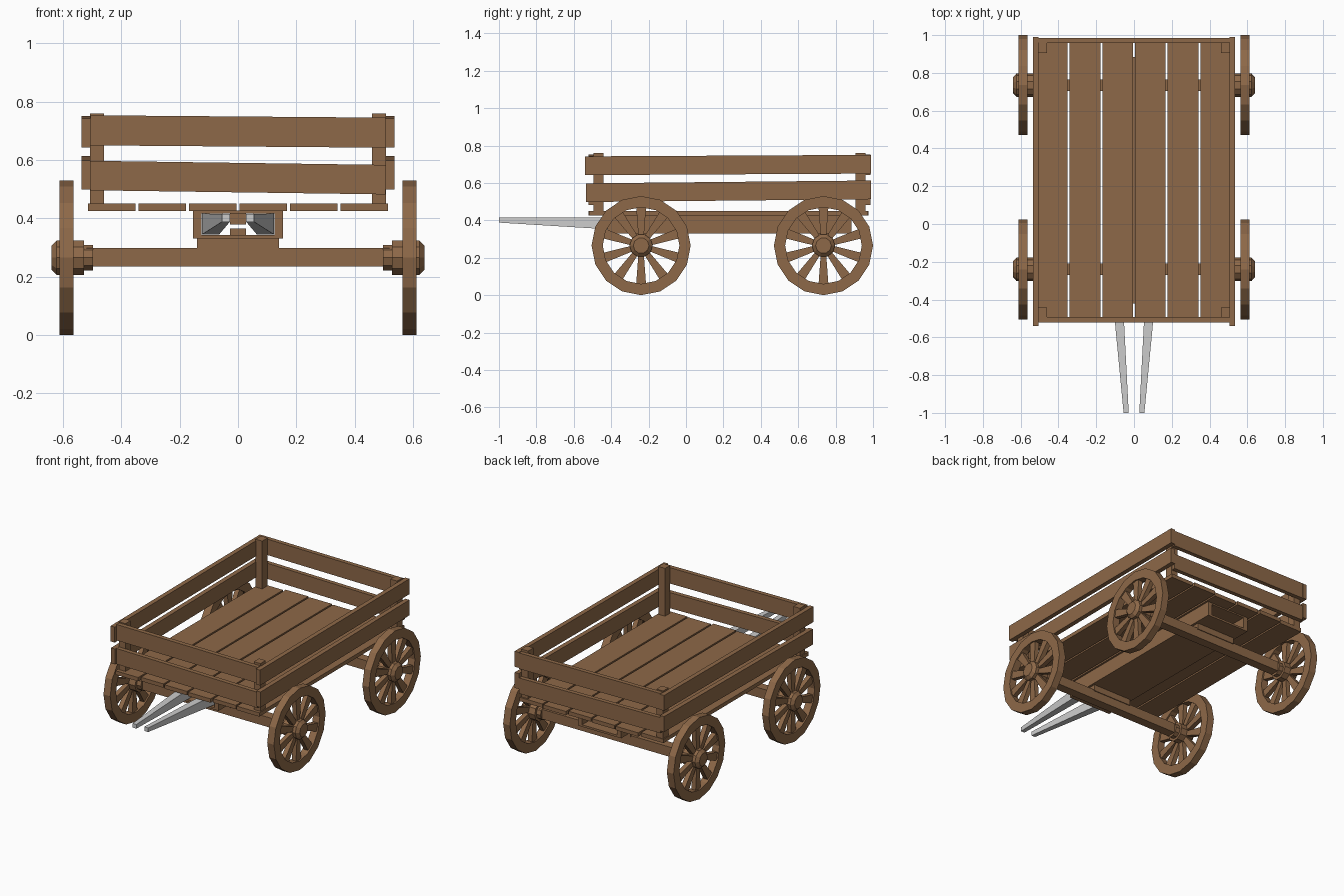
import bpy, bmesh, math
from mathutils import Matrix, Vector

if "Cube" in bpy.data.objects:
    bpy.data.objects.remove(bpy.data.objects["Cube"])

wood = bpy.data.materials.new("wood")
wood.diffuse_color = (0.27, 0.14, 0.065, 1)
wood.use_nodes = True
wood.node_tree.nodes["Principled BSDF"].inputs["Base Color"].default_value = wood.diffuse_color


def finish(name, bm, mat=wood):
    bmesh.ops.recalc_face_normals(bm, faces=bm.faces)
    me = bpy.data.meshes.new(name)
    bm.to_mesh(me)
    bm.free()
    ob = bpy.data.objects.new(name, me)
    bpy.context.collection.objects.link(ob)
    if mat:
        me.materials.append(mat)
    return ob


def skin(bm, rings, closed=False):
    """Join equal-length rings of points; cap the ends, or close into a tube."""
    vs = [[bm.verts.new(p) for p in r] for r in rings]
    n = len(vs[0])
    for k in range(len(vs) if closed else len(vs) - 1):
        a, b = vs[k], vs[(k + 1) % len(vs)]
        for i in range(n):
            j = (i + 1) % n
            bm.faces.new((a[i], a[j], b[j], b[i]))
    if not closed:
        bm.faces.new(vs[0])
        bm.faces.new(vs[-1])


def box(name, x, y, z, tilt_x=0, tilt_y=0):
    """Box from ranges; the tilts lift z at the far x or y end."""
    bm = bmesh.new()
    rings = []
    for i in (0, 1):
        rings.append([(x[a], y[i], z[c] + tilt_x * a + tilt_y * i)
                      for a, c in ((0, 0), (1, 0), (1, 1), (0, 1))])
    skin(bm, rings)
    return finish(name, bm)


def circle(x, r, n, turn=0):
    return [(x, r * math.cos(2 * math.pi * i / n + turn),
             r * math.sin(2 * math.pi * i / n + turn)) for i in range(n)]


def wheel(name, side, y):
    bm = bmesh.new()
    # rim
    h = 0.024
    skin(bm, [circle(-h, 0.265, 16), circle(h, 0.265, 16),
              circle(h, 0.205, 16), circle(-h, 0.205, 16)], closed=True)
    # spokes, wider at the rim
    for k in range(10):
        rot = Matrix.Rotation(2 * math.pi * k / 10 + math.pi / 10, 3, 'X')
        rings = []
        for r, w in ((0.04, 0.014), (0.215, 0.027)):
            rings.append([rot @ Vector((sx * 0.015, r, sw * w))
                          for sx, sw in ((-1, -1), (1, -1), (1, 1), (-1, 1))])
        skin(bm, rings)
    # hub with collar, chamfered outer end
    prof = ((-0.09, 0.046), (-0.06, 0.046), (-0.06, 0.062), (0.035, 0.062),
            (0.053, 0.042))
    skin(bm, [circle(px, r, 10) for px, r in prof])
    bmesh.ops.transform(bm, verts=bm.verts, matrix=Matrix.Translation(
        (side * 0.587, y, 0.265)) @ Matrix.Diagonal((side, 1, 1, 1)))
    finish(name, bm)


# wheels, axles and bolsters
for end, y in (("front", -0.24), ("rear", 0.735)):
    for label, s in (("left", -1), ("right", 1)):
        wheel(f"{end}_{label}_wheel", s, y)
    box(f"{end}_axle", (-0.52, 0.52), (y - 0.03, y + 0.03), (0.235, 0.298))
    box(f"{end}_bolster", (-0.14, 0.14), (y - 0.035, y + 0.035), (0.29, 0.335))

# hollow central beam under the deck
by = (-0.42, 0.885)
box("beam_left_wall", (-0.155, -0.125), by, (0.33, 0.426))
box("beam_right_wall", (0.125, 0.155), by, (0.33, 0.426))
box("beam_top", (-0.125, 0.125), by, (0.416, 0.426))
box("beam_bottom", (-0.125, 0.125), by, (0.33, 0.343))
box("beam_upper_block", (-0.027, 0.027), (-0.27, -0.21), (0.378, 0.418))
box("beam_lower_block", (-0.027, 0.027), (-0.27, -0.21), (0.34, 0.365))

# deck planks
for k in range(6):
    cx = -0.4325 + k * 0.173
    d = 0.006 * ((k * 2) % 3 - 1)
    box(f"deck_plank_{k + 1}", (cx - 0.081, cx + 0.081),
        (-0.515 + d, 0.97 + d), (0.425, 0.45))

# corner posts
for end, y in (("front", (-0.495, -0.442)), ("rear", (0.905, 0.96))):
    for label, x in (("left", (-0.508, -0.46)), ("right", (0.46, 0.508))):
        box(f"{end}_{label}_post", x, y, (0.445, 0.76))

# side, front and rear rails, slightly crooked
for label, x in (("left", (-0.536, -0.506)), ("right", (0.506, 0.536))):
    box(f"{label}_upper_rail", x, (-0.54, 0.99), (0.642, 0.742), tilt_y=0.008)
    box(f"{label}_lower_rail", x, (-0.535, 0.99), (0.498, 0.598), tilt_y=0.015)
for end, y in (("front", (-0.522, -0.493)), ("rear", (0.958, 0.986))):
    box(f"{end}_upper_rail", (-0.506, 0.506), y, (0.65, 0.753), tilt_x=-0.008)
    box(f"{end}_lower_rail", (-0.506, 0.506), y, (0.496, 0.597), tilt_x=-0.014)

# tapered grey draw shafts
for label, s in (("left", -1), ("right", 1)):
    bm = bmesh.new()
    rings = []
    for y, x0, x1, z0, z1 in ((-1.0, 0.028, 0.055, 0.388, 0.415),
                              (-0.28, 0.065, 0.124, 0.344, 0.416)):
        rings.append([(s * x0, y, z0), (s * x1, y, z0),
                      (s * x1, y, z1), (s * x0, y, z1)])
    skin(bm, rings)
    finish(f"{label}_shaft", bm, None)
